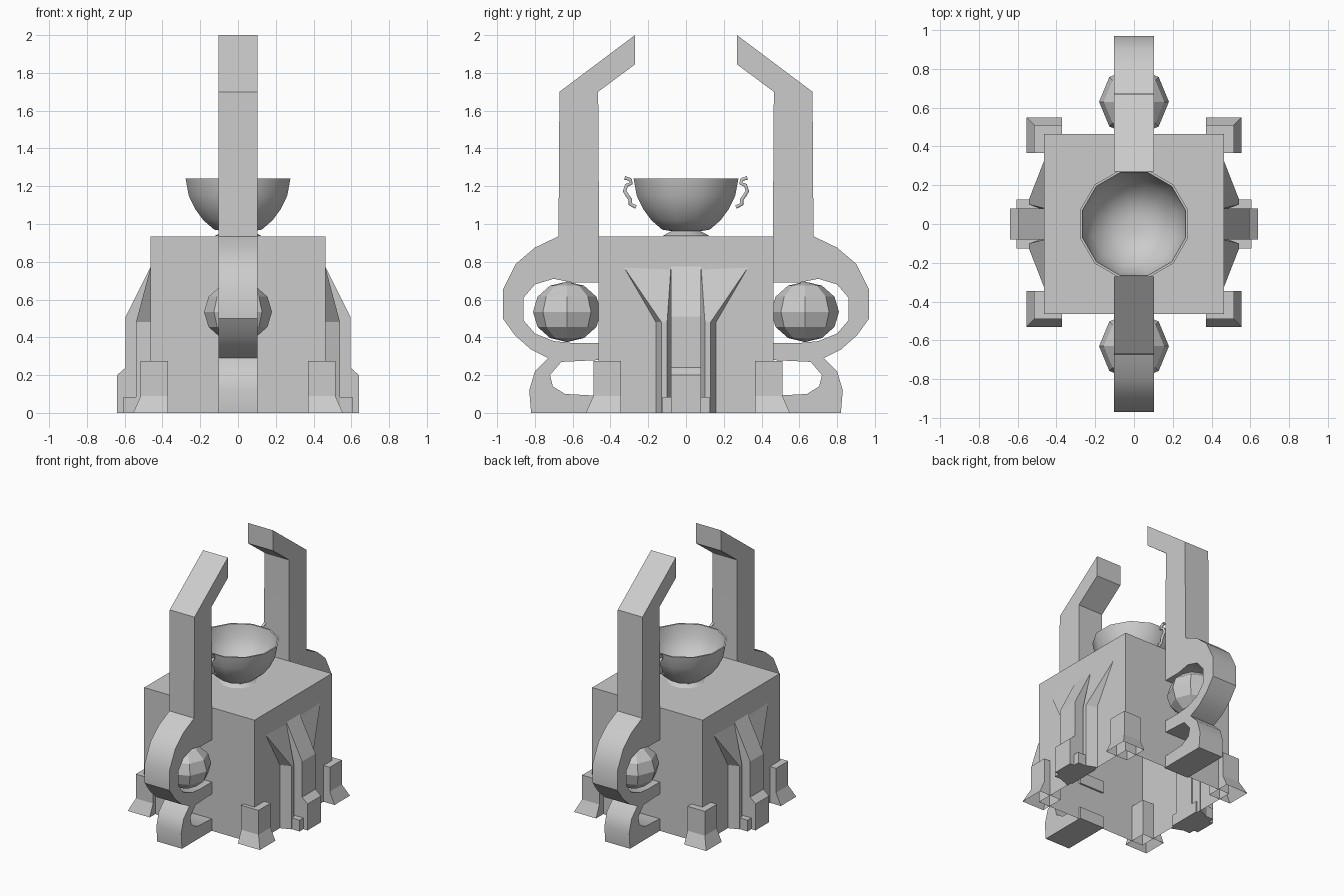
import bpy, bmesh, math
from mathutils import Vector

cube = bpy.data.objects.get("Cube")
if cube:
    bpy.data.objects.remove(cube, do_unlink=True)

stone = bpy.data.materials.new("grey_stone")
stone.use_nodes = True
stone.diffuse_color = (0.6, 0.6, 0.6, 1)
stone.node_tree.nodes["Principled BSDF"].inputs["Base Color"].default_value = (0.6, 0.6, 0.6, 1)


def finish(name, bm, smooth=None):
    bmesh.ops.recalc_face_normals(bm, faces=bm.faces[:])
    mesh = bpy.data.meshes.new(name)
    bm.to_mesh(mesh)
    bm.free()
    ob = bpy.data.objects.new(name, mesh)
    bpy.context.collection.objects.link(ob)
    mesh.materials.append(stone)
    if smooth:
        bpy.ops.object.select_all(action='DESELECT')
        ob.select_set(True)
        bpy.context.view_layer.objects.active = ob
        bpy.ops.object.shade_smooth_by_angle(angle=math.radians(smooth))
    return ob


def prism(name, points, place, half, smooth=None):
    """Extrude a flat outline to both sides; place(u, v, w) gives the position."""
    bm = bmesh.new()
    a, b = [[bm.verts.new(place(u, v, w)) for u, v in points] for w in (-half, half)]
    bm.faces.new(a)
    bm.faces.new(b[::-1])
    for i in range(len(points)):
        j = (i + 1) % len(points)
        bm.faces.new((a[i], a[j], b[j], b[i]))
    return finish(name, bm, smooth)


def shell(name, sections):
    """Stack rectangles (x0, x1, y0, y1, z), closed on top and open below."""
    bm = bmesh.new()
    rings = [[bm.verts.new(p) for p in ((x0, y0, z), (x1, y0, z), (x1, y1, z), (x0, y1, z))]
             for x0, x1, y0, y1, z in sections]
    for a, b in zip(rings, rings[1:]):
        for i in range(4):
            j = (i + 1) % 4
            bm.faces.new((a[i], a[j], b[j], b[i]))
    bm.faces.new(rings[-1])
    return finish(name, bm)


def hull(name, points):
    bm = bmesh.new()
    for p in points:
        bm.verts.new(p)
    bmesh.ops.convex_hull(bm, input=bm.verts[:])
    bmesh.ops.dissolve_limit(bm, angle_limit=0.01, verts=bm.verts[:], edges=bm.edges[:])
    return finish(name, bm)


def lathe(name, profile, sides, smooth):
    bm = bmesh.new()
    rings = []
    for r, z in profile:
        ring = []
        for i in range(sides):
            t = 2 * math.pi * (i + 0.5) / sides
            ring.append(bm.verts.new((r * math.cos(t), r * math.sin(t), z)))
        rings.append(ring)
    for a, b in zip(rings, rings[1:]):
        for i in range(sides):
            j = (i + 1) % sides
            bm.faces.new((a[i], a[j], b[j], b[i]))
    bm.faces.new(rings[0])
    bm.faces.new(rings[-1])
    return finish(name, bm, smooth)


# Hollow main block
B = 0.463
shell("main_block", [(-B, B, -B, B, 0), (-B, B, -B, B, 0.935)])

# Flared corner feet
for sx, side in ((1, "left"), (-1, "right")):
    for sy, end in ((1, "back"), (-1, "front")):
        def section(out, z):
            return (sx * 0.37, sx * out, sy * 0.355 + 0.01, sy * (out - 0.015) + 0.01, z)
        shell(f"{end}_{side}_foot", [section(0.555, 0), section(0.515, 0.09), section(0.515, 0.275)])

# Side buttresses: central rib, toes and spreading wings
RIB = [(0.45, 0), (0.64, 0), (0.64, 0.2), (0.595, 0.24), (0.595, 0.51), (0.46, 0.78), (0.45, 0.78)]
for sx, side in ((1, "left"), (-1, "right")):
    prism(f"{side}_rib", RIB, lambda u, v, w: (sx * u, w, v), 0.08)
    for sy, end in ((1, "back"), (-1, "front")):
        def at(x, y, z):
            return Vector((sx * x, sy * y, z))
        hull(f"{side}_{end}_toe", [at(x, y, z) for x in (0.45, 0.605)
                                   for y in (0.07, 0.125) for z in (0, 0.085)])
        base = [at(x, y, z) for x, y in ((0.46, 0.16), (0.54, 0.13), (0.54, 0.1), (0.46, 0.07))
                for z in (0, 0.48)]
        hull(f"{side}_{end}_wing_base", base)
        hull(f"{side}_{end}_wing", [base[1], base[3], base[5], base[7],
                                    at(0.46, 0.335, 0.78), at(0.46, 0.08, 0.77)])

# Tall scrolled arms with balls held in their loops
ARM = [(0.27, 2), (0.27, 1.845), (0.465, 1.7), (0.46, 0.935), (0.45, 0.69),
       (0.6, 0.69), (0.7, 0.71), (0.8, 0.68), (0.86, 0.61), (0.86, 0.49), (0.8, 0.42),
       (0.7, 0.38), (0.6, 0.37), (0.45, 0.37), (0.45, 0.28), (0.66, 0.27),
       (0.72, 0.2), (0.705, 0.14), (0.64, 0.1), (0.45, 0.09), (0.45, 0),
       (0.82, 0), (0.83, 0.12), (0.8, 0.22), (0.73, 0.29), (0.82, 0.335),
       (0.905, 0.41), (0.97, 0.5), (0.97, 0.65), (0.9, 0.79), (0.8, 0.875),
       (0.675, 0.935), (0.67, 1.7)]
# Curled cup handle path
HANDLE = [(0.325, 1.245), (0.295, 1.235), (0.29, 1.215), (0.315, 1.205), (0.325, 1.175),
          (0.31, 1.15), (0.295, 1.13), (0.295, 1.105), (0.265, 1.09)]
for sy, end in ((1, "back"), (-1, "front")):
    prism(f"{end}_arm", ARM, lambda u, v, w: (w, sy * u, v), 0.104, smooth=32)

    bm = bmesh.new()
    bmesh.ops.create_uvsphere(bm, u_segments=8, v_segments=6, radius=1)
    for v in bm.verts:
        v.co = Vector((v.co.x * 0.18, v.co.y * 0.18 + sy * 0.63, v.co.z * 0.16 + 0.535))
    finish(f"{end}_ball", bm)

    curve = bpy.data.curves.new(f"{end}_cup_handle", 'CURVE')
    curve.dimensions = '3D'
    curve.bevel_depth = 0.011
    curve.bevel_resolution = 1
    curve.use_fill_caps = True
    spline = curve.splines.new('POLY')
    spline.points.add(len(HANDLE) - 1)
    for point, (y, z) in zip(spline.points, HANDLE):
        point.co = (0, sy * y, z, 1)
    curve.materials.append(stone)
    bpy.context.collection.objects.link(bpy.data.objects.new(f"{end}_cup_handle", curve))

# Open bowl on a small foot
lathe("bowl", [(0.13, 0.936), (0.08, 0.962), (0.13, 0.97), (0.19, 1.02), (0.235, 1.08),
               (0.27, 1.15), (0.287, 1.24), (0.275, 1.24), (0.258, 1.15), (0.222, 1.085),
               (0.175, 1.03), (0.11, 0.985), (0.04, 0.975)], 12, 45)
